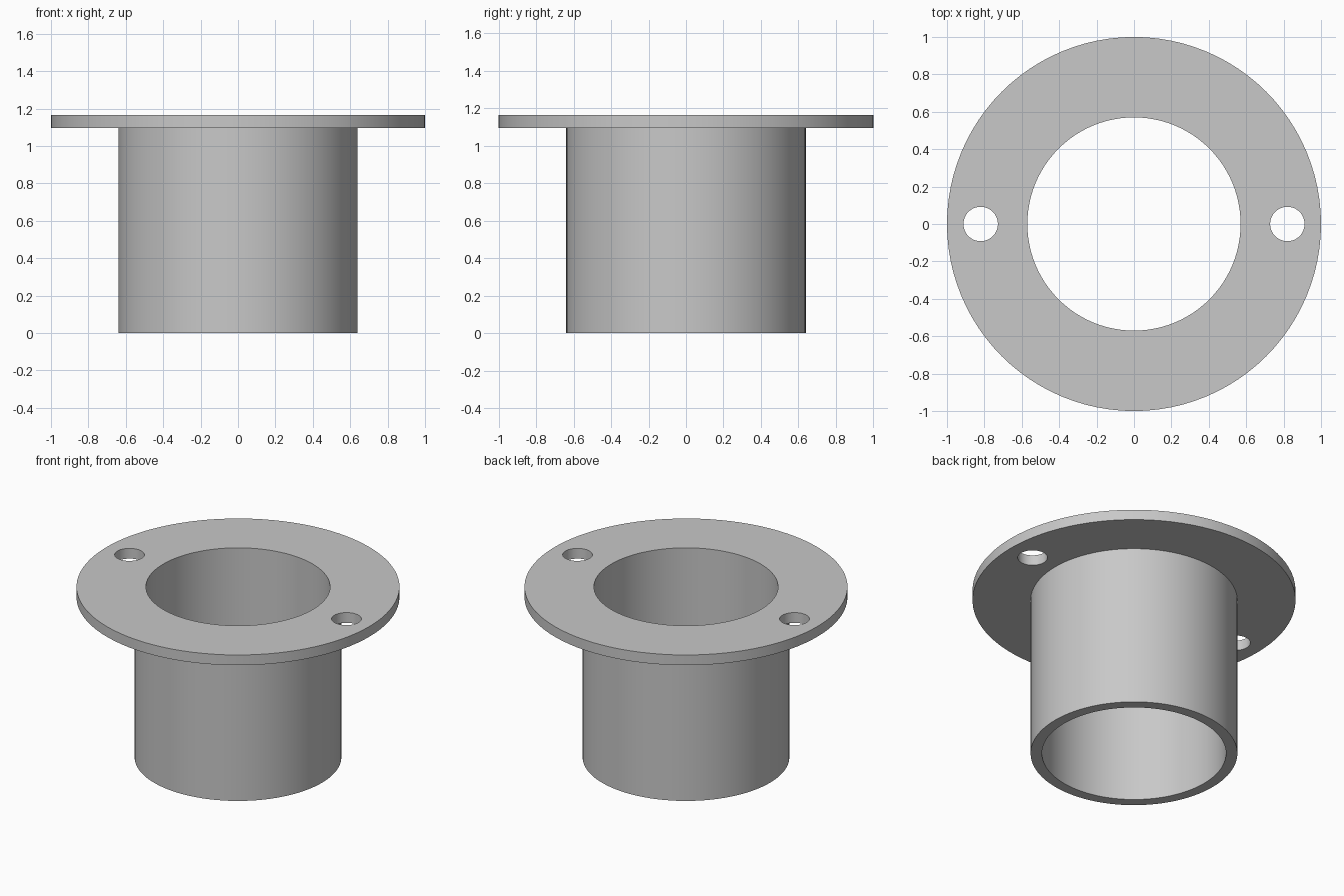
import bpy
import bmesh
from math import pi, radians
from mathutils import Matrix, Vector

cube = bpy.data.objects.get("Cube")
if cube:
    bpy.data.objects.remove(cube, do_unlink=True)

SEGMENTS = 96
BORE, TUBE, RIM = 0.57, 0.64, 1.0
FLANGE_BOTTOM, TOP = 1.095, 1.165
HOLE_X, HOLE_RADIUS = 0.82, 0.092

# Plain grey metal
metal = bpy.data.materials.new("grey_metal")
metal.use_nodes = True
grey = (0.58, 0.58, 0.58, 1)
metal.diffuse_color = grey
metal.node_tree.nodes["Principled BSDF"].inputs["Base Color"].default_value = grey


def add_object(name, bm):
    bmesh.ops.recalc_face_normals(bm, faces=bm.faces)
    mesh = bpy.data.meshes.new(name)
    bm.to_mesh(mesh)
    bm.free()
    obj = bpy.data.objects.new(name, mesh)
    bpy.context.collection.objects.link(obj)
    mesh.materials.append(metal)
    return obj


# Tube and flange: one closed section revolved around z
section = [(BORE, 0), (TUBE, 0), (TUBE, FLANGE_BOTTOM),
           (RIM, FLANGE_BOTTOM), (RIM, TOP), (BORE, TOP)]
bm = bmesh.new()
verts = [bm.verts.new((r, 0, z)) for r, z in section]
edges = [bm.edges.new((v, verts[i - 1])) for i, v in enumerate(verts)]
bmesh.ops.spin(bm, geom=verts + edges, cent=(0, 0, 0), axis=(0, 0, 1),
               angle=2 * pi, steps=SEGMENTS, use_duplicate=False)
bmesh.ops.remove_doubles(bm, verts=bm.verts, dist=0.0001)
body = add_object("flanged_sleeve", bm)

# Cutters for the two screw holes
bm = bmesh.new()
for side in (-1, 1):
    place = Matrix.Translation(Vector((side * HOLE_X, 0, TOP)))
    bmesh.ops.create_cone(bm, cap_ends=True, segments=48, radius1=HOLE_RADIUS,
                          radius2=HOLE_RADIUS, depth=0.4, matrix=place)
cutter = add_object("screw_hole_cutter", bm)
cutter.hide_render = True

# Cut the holes and drop the cutter
cut = body.modifiers.new("screw_holes", "BOOLEAN")
cut.operation = "DIFFERENCE"
cut.solver = "EXACT"
cut.object = cutter
bpy.ops.object.select_all(action="DESELECT")
body.select_set(True)
bpy.context.view_layer.objects.active = body
bpy.ops.object.modifier_apply(modifier=cut.name)
bpy.data.objects.remove(cutter, do_unlink=True)

bpy.ops.object.shade_smooth_by_angle(angle=radians(30))
